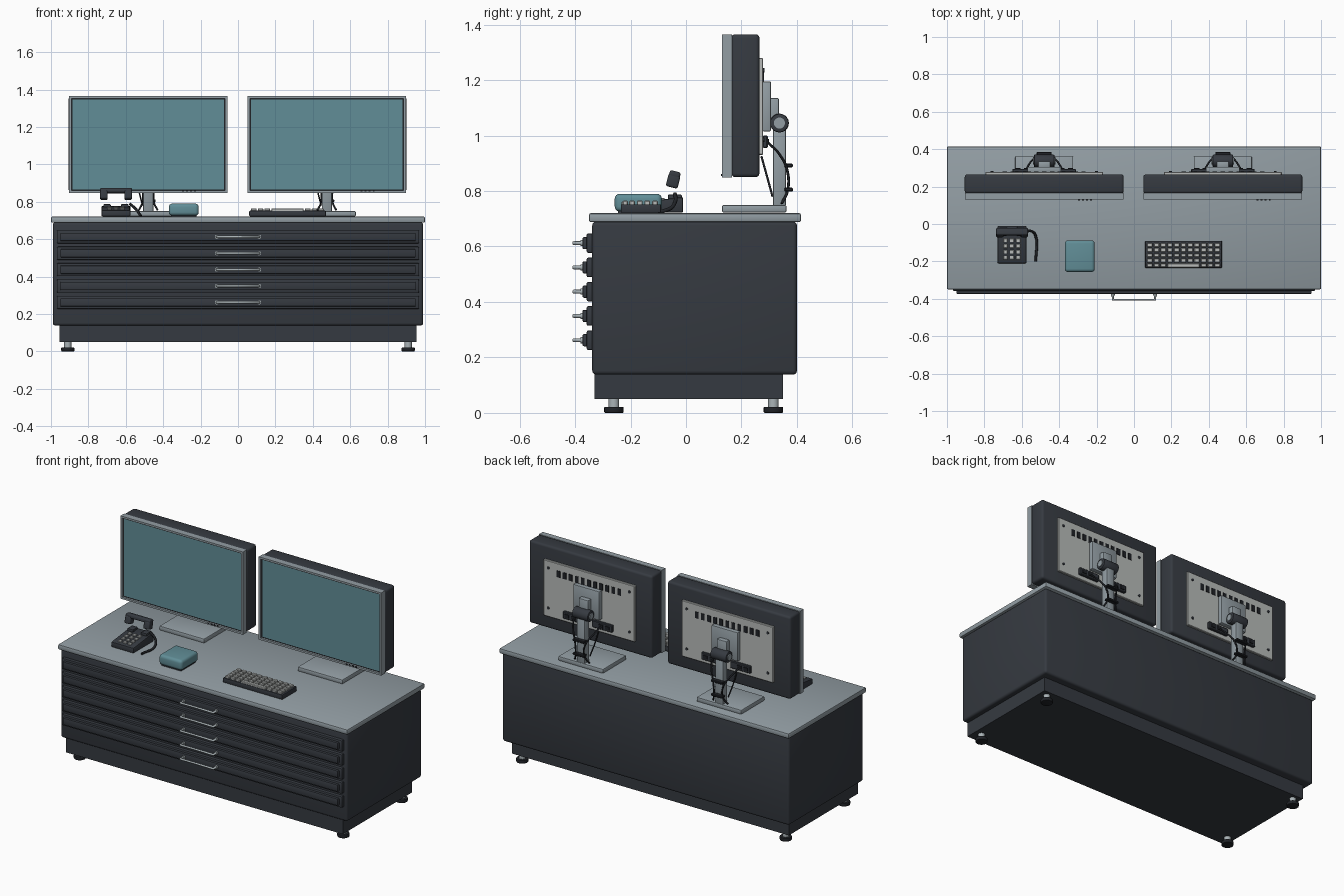
import bpy, bmesh, math
from mathutils import Matrix, Vector

if "Cube" in bpy.data.objects:
    bpy.data.objects.remove(bpy.data.objects["Cube"])


def material(name, rgb):
    m = bpy.data.materials.new(name)
    m.diffuse_color = (*rgb, 1)
    m.use_nodes = True
    m.node_tree.nodes["Principled BSDF"].inputs["Base Color"].default_value = m.diffuse_color
    return m


DARK = material("charcoal", (0.036, 0.042, 0.052))
BLACK = material("black", (0.014, 0.016, 0.02))
GREY = material("blue grey", (0.29, 0.34, 0.37))
LIGHT = material("light grey", (0.48, 0.50, 0.49))
METAL = material("metal", (0.40, 0.45, 0.47))
TEAL = material("teal", (0.12, 0.27, 0.31))


def finish(name, bm, *mats):
    me = bpy.data.meshes.new(name)
    bm.to_mesh(me)
    bm.free()
    ob = bpy.data.objects.new(name, me)
    bpy.context.collection.objects.link(ob)
    for m in mats:
        me.materials.append(m)
    bpy.ops.object.select_all(action='DESELECT')
    ob.select_set(True)
    bpy.context.view_layer.objects.active = ob
    bpy.ops.object.shade_smooth_by_angle(angle=math.radians(35))
    return ob


def add_box(bm, x0, x1, y0, y1, z0, z1):
    mat = Matrix.Translation(((x0 + x1) / 2, (y0 + y1) / 2, (z0 + z1) / 2)) @ \
        Matrix.Diagonal((x1 - x0, y1 - y0, z1 - z0, 1))
    return bmesh.ops.create_cube(bm, size=1, matrix=mat)['verts']


def boxes(name, limits, mat, bevel=0.0, seg=2):
    """One object made of boxes given as x0, x1, y0, y1, z0, z1."""
    bm = bmesh.new()
    for lim in limits:
        add_box(bm, *lim)
    if bevel:
        bmesh.ops.bevel(bm, geom=bm.edges[:], offset=bevel, segments=seg,
                        profile=0.5, affect='EDGES')
    return finish(name, bm, mat)


def cylinder(name, centre, r, length, axis, mat, bevel=0.0, sides=20):
    bm = bmesh.new()
    bmesh.ops.create_cone(bm, cap_ends=True, segments=sides, radius1=r, radius2=r, depth=length)
    if bevel:
        rim = [e for e in bm.edges if abs(e.verts[0].co.z - e.verts[1].co.z) < 1e-5]
        bmesh.ops.bevel(bm, geom=rim, offset=bevel, segments=2, profile=0.5, affect='EDGES')
    rot = Vector((0, 0, 1)).rotation_difference(Vector(axis)).to_matrix().to_4x4()
    bm.transform(Matrix.Translation(centre) @ rot)
    return finish(name, bm, mat)


def tube(name, points, r, mat, smooth=True):
    cu = bpy.data.curves.new(name, 'CURVE')
    cu.dimensions = '3D'
    cu.bevel_depth, cu.bevel_resolution, cu.resolution_u = r, 2, 6
    cu.use_fill_caps = True
    sp = cu.splines.new('BEZIER' if smooth else 'POLY')
    pts = sp.bezier_points if smooth else sp.points
    pts.add(len(points) - 1)
    for p, co in zip(pts, points):
        if smooth:
            p.co = co
            p.handle_left_type = p.handle_right_type = 'AUTO'
        else:
            p.co = (*co, 1)
    cu.materials.append(mat)
    ob = bpy.data.objects.new(name, cu)
    bpy.context.collection.objects.link(ob)


# Cabinet
boxes("table_top", [(-1, 1, -0.35, 0.415, 0.688, 0.72)], GREY, 0.007)
boxes("cabinet_body", [(-0.99, 0.99, -0.338, 0.4, 0.138, 0.69)], DARK, 0.014, 3)
boxes("plinth", [(-0.955, 0.955, -0.33, 0.35, 0.05, 0.14)], DARK)
for x in (-0.91, 0.91):
    for y in (-0.26, 0.315):
        cylinder("foot_pad", (x, y, 0.011), 0.035, 0.022, (0, 0, 1), BLACK, 0.004)
        cylinder("foot_stem", (x, y, 0.037), 0.019, 0.034, (0, 0, 1), METAL)

# Drawers with a raised front and a bar handle
for i in range(5):
    z = 0.612 - 0.0875 * i
    boxes("drawer_frame", [(-0.968, 0.968, -0.358, -0.33, z - 0.035, z + 0.035)], DARK, 0.005)
    boxes("drawer_front", [(-0.95, 0.95, -0.373, -0.35, z - 0.022, z + 0.022)], DARK, 0.005)
    tube("drawer_handle", [(-0.113, -0.37, z), (-0.113, -0.405, z),
                           (0.113, -0.405, z), (0.113, -0.37, z)], 0.007, METAL, False)
    for x in (-0.113, 0.113):
        cylinder("handle_collar", (x, -0.376, z), 0.011, 0.01, (0, 1, 0), METAL)


def monitor(cx):
    # Housing and bezel; the front face is inset into a dark rim and the screen
    boxes("monitor_shell", [(cx - 0.425, cx + 0.425, 0.163, 0.265, 0.85, 1.365)], DARK, 0.014, 3)
    bm = bmesh.new()
    add_box(bm, cx - 0.423, cx + 0.423, 0.13, 0.166, 0.848, 1.365)
    bm.normal_update()
    front = [min(bm.faces, key=lambda f: f.calc_center_median().y)]
    for width, depth, index in ((0.017, 0, 0), (0.002, -0.01, 1), (0.007, 0, 2)):
        bmesh.ops.inset_region(bm, faces=front, thickness=width, depth=depth)
        front[0].material_index = index
    finish("monitor_bezel", bm, GREY, BLACK, TEAL)
    boxes("monitor_buttons", [(cx + 0.18 + 0.022 * i, cx + 0.19 + 0.022 * i, 0.126, 0.132,
                               0.854, 0.861) for i in range(4)], BLACK)
    # Rear panel with vents and screws
    boxes("rear_panel", [(cx - 0.315, cx + 0.315, 0.26, 0.278, 0.93, 1.28)], LIGHT, 0.003, 1)
    boxes("rear_vents", [(cx - 0.012 + 0.042 * i, cx + 0.012 + 0.042 * i, 0.276, 0.281,
                          1.195, 1.235) for i in range(-5, 6)], BLACK)
    for x in (-0.28, 0.28):
        for z in (0.985, 1.235):
            cylinder("panel_screw", (cx + x, 0.28, z), 0.008, 0.006, (0, 1, 0), DARK, sides=10)
    boxes("port_strip", [(cx + s - 0.07, cx + s + 0.07, 0.276, 0.295, 0.955, 1.0)
                         for s in (-0.1, 0.1)], DARK, 0.004, 1)
    boxes("port_sockets", [(cx + s - 0.014, cx + s + 0.014, 0.294, 0.3, 0.967, 0.988)
                           for s in (-0.14, -0.095, 0.095, 0.14)], BLACK)
    # Stand
    boxes("mount_plate", [(cx - 0.09, cx + 0.09, 0.276, 0.306, 1.015, 1.195)], GREY, 0.004)
    boxes("mount_arm", [(cx - 0.033, cx + 0.033, 0.3, 0.335, 1.03, 1.135)], GREY, 0.005)
    cylinder("tilt_hinge", (cx, 0.337, 1.045), 0.034, 0.11, (1, 0, 0), DARK, 0.006)
    cylinder("hinge_pin", (cx, 0.337, 1.045), 0.02, 0.12, (1, 0, 0), GREY)
    boxes("stand_post", [(cx - 0.027, cx + 0.027, 0.313, 0.36, 0.745, 1.03)], GREY, 0.006)
    boxes("stand_base", [(cx - 0.155, cx + 0.155, 0.13, 0.362, 0.722, 0.75)], GREY, 0.006)
    boxes("cable_clips", [(cx - 0.04, cx + 0.04, 0.355, 0.385, z, z + 0.014)
                          for z in (0.798, 0.885)], BLACK, 0.003, 1)
    # Cables from the sockets down to the base
    for s in (-1, 1):
        tube("cable", [(cx + s * 0.095, 0.295, 0.975), (cx + s * 0.07, 0.335, 0.935),
                       (cx + s * 0.035, 0.366, 0.87), (cx + s * 0.03, 0.366, 0.8),
                       (cx + s * 0.05, 0.345, 0.755)], 0.005, BLACK)
    tube("cable", [(cx - 0.06, 0.272, 0.925), (cx - 0.05, 0.29, 0.86),
                   (cx - 0.03, 0.312, 0.78)], 0.004, BLACK)


for cx in (-0.48, 0.475):
    monitor(cx)

# Telephone: sloped body, keypad, raised handset and cord
bm = bmesh.new()
for v in add_box(bm, -0.73, -0.575, -0.21, -0.01, 0.722, 0.778):
    if v.co.z > 0.75 and v.co.y < -0.1:
        v.co.z = 0.755
bmesh.ops.bevel(bm, geom=bm.edges[:], offset=0.006, segments=2, profile=0.5, affect='EDGES')
finish("phone_body", bm, DARK)
boxes("phone_keys", [(-0.698 + 0.034 * c, -0.676 + 0.034 * c, -0.19 + 0.031 * r, -0.17 + 0.031 * r,
                      0.75, 0.765 + 0.0035 * r) for c in range(3) for r in range(4)], LIGHT, 0.002, 1)
boxes("phone_cradle", [(x - 0.02, x + 0.02, -0.065, -0.015, 0.765, 0.787)
                       for x in (-0.70, -0.605)], DARK, 0.004)
handset = boxes("phone_handset", [(-0.085, 0.085, -0.02, 0.02, 0.005, 0.03),
                                  (-0.085, -0.045, -0.022, 0.022, -0.03, 0.018),
                                  (0.045, 0.085, -0.022, 0.022, -0.03, 0.018)], DARK, 0.008, 3)
handset.location = (-0.652, -0.045, 0.842)
handset.rotation_euler.x = math.radians(-14)
tube("phone_cord", [(-0.58, -0.04, 0.79), (-0.55, -0.038, 0.765), (-0.527, -0.06, 0.735),
                    (-0.525, -0.2, 0.73)], 0.007, BLACK)

# Storage box with a dark foot
boxes("storage_box", [(-0.37, -0.21, -0.257, -0.087, 0.726, 0.79)], TEAL, 0.018, 4)
boxes("storage_box_foot", [(-0.358, -0.222, -0.245, -0.1, 0.72, 0.735)], DARK)

# Keyboard
boxes("keyboard_base", [(0.06, 0.47, -0.235, -0.09, 0.722, 0.752)], DARK, 0.004)
keys = [(0.07 + 0.036 * c, 0.099 + 0.036 * c, -0.205 + 0.0275 * r, -0.184 + 0.0275 * r, 0.748, 0.765)
        for c in range(11) for r in range(4)]
keys += [(x, x + 0.029, -0.229, -0.21, 0.748, 0.765) for x in (0.07, 0.106, 0.142, 0.358, 0.394, 0.43)]
keys.append((0.18, 0.35, -0.232, -0.21, 0.748, 0.763))
boxes("keyboard_keys", keys, LIGHT, 0.003, 1)
